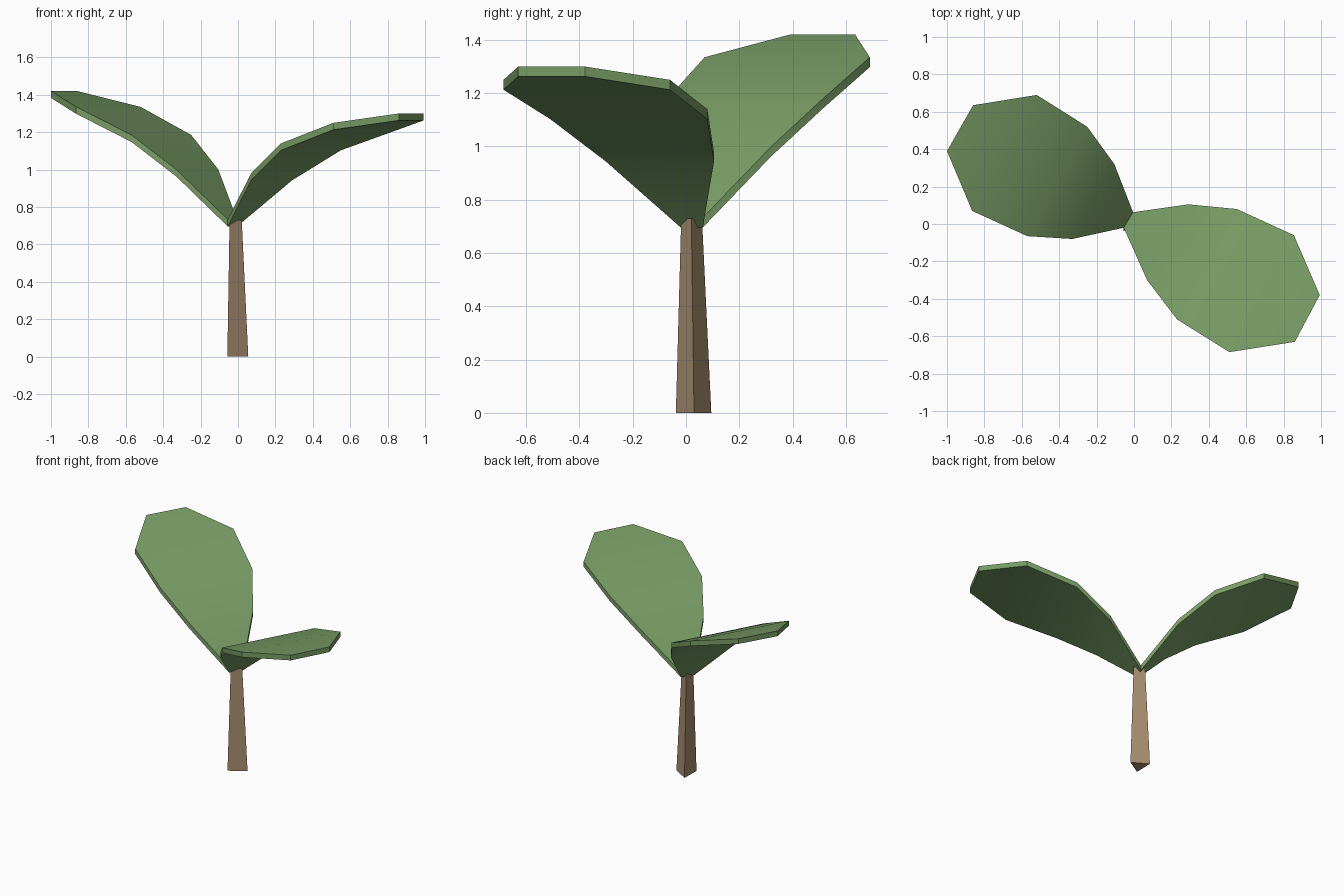
import bpy, math

if "Cube" in bpy.data.objects:
    bpy.data.objects.remove(bpy.data.objects["Cube"])


def material(name, rgb):
    m = bpy.data.materials.new(name)
    m.diffuse_color = (*rgb, 1)
    m.use_nodes = True
    m.node_tree.nodes["Principled BSDF"].inputs["Base Color"].default_value = m.diffuse_color
    return m


def make(name, verts, faces, mat):
    me = bpy.data.meshes.new(name)
    me.from_pydata(verts, [], faces)
    me.materials.append(mat)
    ob = bpy.data.objects.new(name, me)
    bpy.context.collection.objects.link(ob)
    bpy.ops.object.select_all(action='DESELECT')
    ob.select_set(True)
    bpy.context.view_layer.objects.active = ob
    bpy.ops.object.mode_set(mode='EDIT')
    bpy.ops.mesh.select_all(action='SELECT')
    bpy.ops.mesh.normals_make_consistent(inside=False)
    bpy.ops.object.mode_set(mode='OBJECT')
    return ob


green = material("leaf green", (0.195, 0.345, 0.135))
brown = material("stem brown", (0.376, 0.262, 0.156))

# Stem: tapered three-sided post
bottom = [(-0.057, -0.038), (0.055, 0.03), (-0.055, 0.095)]
top = [(-0.045, -0.018), (0.02, 0.02), (-0.043, 0.06)]
make("stem", [(x, y, 0) for x, y in bottom] + [(x, y, 0.73) for x, y in top],
     [(0, 1, 2), (3, 4, 5), (0, 1, 4, 3), (1, 2, 5, 4), (2, 0, 3, 5)], brown)


# Leaf: level rows from base to tip (one point on each edge), given thickness
def leaf(name, rows, thick=0.037):
    n = len(rows)
    verts = []
    for dz in (0, -thick):
        for (a, b, z) in rows:
            verts += [(*a, z + dz), (*b, z + dz)]
    faces = []
    for i in range(n - 1):
        q = [2 * i, 2 * i + 1, 2 * i + 3, 2 * i + 2]
        faces += [q, [v + 2 * n for v in q]]
    rim = list(range(0, 2 * n, 2)) + list(range(2 * n - 1, 0, -2))
    for i, a in enumerate(rim):
        b = rim[(i + 1) % len(rim)]
        faces.append((a, b, b + 2 * n, a + 2 * n))
    make(name, verts, faces, green)
    bpy.ops.object.shade_smooth_by_angle(angle=math.radians(30))


base = ((-0.055, -0.02), (-0.005, 0.063), 0.733)
leaf("right_leaf", [
    base,
    ((0.07, -0.30), (0.29, 0.105), 0.98),
    ((0.23, -0.51), (0.55, 0.08), 1.14),
    ((0.51, -0.685), (0.855, -0.06), 1.25),
    ((0.86, -0.63), (0.993, -0.38), 1.30)])
leaf("left_leaf", [
    base,
    ((-0.33, -0.08), (-0.105, 0.32), 1.0),
    ((-0.57, -0.065), (-0.25, 0.52), 1.185),
    ((-0.865, 0.07), (-0.52, 0.69), 1.335),
    ((-1.0, 0.39), (-0.86, 0.635), 1.42)])
